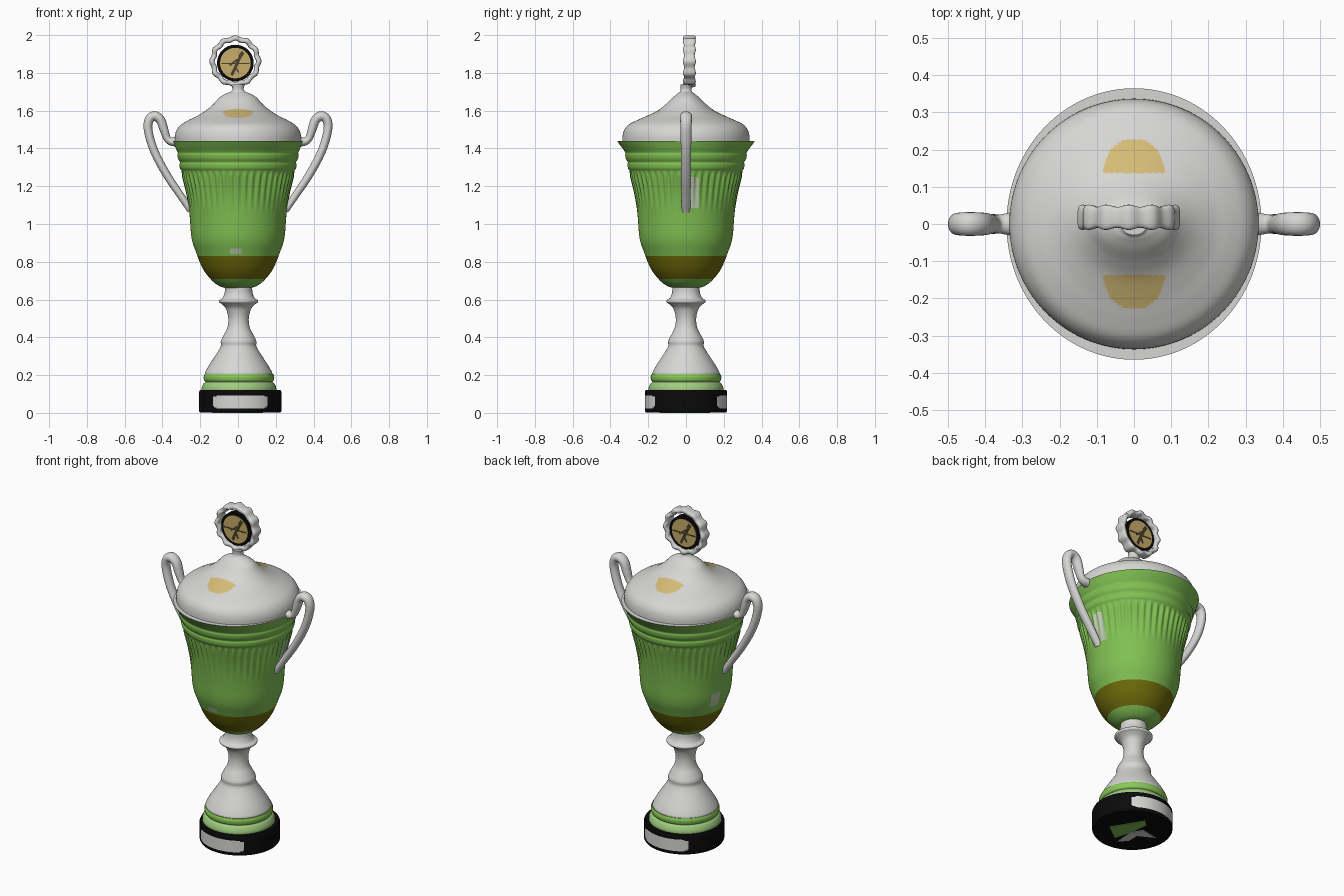
import bpy, bmesh, math
from mathutils import Vector

if "Cube" in bpy.data.objects:
    bpy.data.objects.remove(bpy.data.objects["Cube"])

def mat(name, r, g, b):
    m = bpy.data.materials.new(name)
    lin = lambda c: (c / 255 / 12.92) if c < 10 else ((c / 255 + 0.055) / 1.055) ** 2.4
    m.diffuse_color = (lin(r), lin(g), lin(b), 1)
    m.use_nodes = True
    m.node_tree.nodes["Principled BSDF"].inputs["Base Color"].default_value = m.diffuse_color
    return m

SILVER = mat("silver", 214, 214, 212)
GREEN = mat("cup_green", 128, 192, 82)
OLIVE = mat("olive_band", 110, 106, 10)
PALE = mat("pale_green", 160, 204, 128)
BRIGHT = mat("foot_green", 138, 202, 88)
PATCH = mat("grey_green_patch", 184, 202, 168)
TAN = mat("tan_patch", 212, 187, 118)
GOLD = mat("medal_gold", 200, 172, 104)
BLACK = mat("black", 10, 10, 10)
FIGURE = mat("figure_dark", 72, 66, 46)

def finish(name, bm, mats, rule=None):
    bmesh.ops.remove_doubles(bm, verts=bm.verts, dist=1e-5)
    bmesh.ops.recalc_face_normals(bm, faces=bm.faces)
    if rule:
        for f in bm.faces:
            f.material_index = rule(f.calc_center_median())
    me = bpy.data.meshes.new(name)
    bm.to_mesh(me)
    bm.free()
    for m in mats:
        me.materials.append(m)
    ob = bpy.data.objects.new(name, me)
    bpy.context.collection.objects.link(ob)
    return ob

def dense(pts, steps, smooth=True):
    """Resample a point list, by Catmull-Rom or by straight lines."""
    pts = [Vector(p) for p in pts]
    out = []
    for i in range(len(pts) - 1):
        b, c = pts[i], pts[i + 1]
        a, d = pts[max(i - 1, 0)], pts[min(i + 2, len(pts) - 1)]
        for k in range(steps):
            t = k / steps
            if smooth:
                out.append(0.5 * (2 * b + (c - a) * t + (2 * a - 5 * b + 4 * c - d) * t * t
                                  + (3 * b - a - 3 * c + d) * t ** 3))
            else:
                out.append(b.lerp(c, t))
    return out + [pts[-1]]

def skin(name, rings, mats, rule=None, loop=False):
    """Join closed rings of points into a surface; cap the ends unless looped."""
    bm = bmesh.new()
    vs = [[bm.verts.new(p) for p in ring] for ring in rings]
    n = len(vs[0])
    for i in range(len(vs) if loop else len(vs) - 1):
        a, b = vs[i], vs[(i + 1) % len(vs)]
        for j in range(n):
            k = (j + 1) % n
            bm.faces.new((a[j], a[k], b[k], b[j]))
    if not loop:
        bm.faces.new(vs[0])
        bm.faces.new(vs[-1])
    return finish(name, bm, mats, rule)

def lathe(name, prof, mats, rule=None, segs=128, steps=6, smooth=True, cx=0.0, wave=None):
    """Profile rows are (z, x radius, y radius)."""
    rings = []
    for z, rx, ry in dense(prof, steps, smooth):
        ring = []
        for j in range(segs):
            t = 2 * math.pi * j / segs
            w = wave(z, t) if wave else 0
            ring.append((cx + (rx + w) * math.cos(t), (ry + w) * math.sin(t), z))
        rings.append(ring)
    return skin(name, rings, mats, rule)

def rnd(rows):
    return [(z, r, r) for z, r in rows]

def plate(name, pts, push, m):
    """Thin plate: polygon extruded along a vector."""
    bm = bmesh.new()
    f = bm.faces.new([bm.verts.new(p) for p in pts])
    r = bmesh.ops.extrude_face_region(bm, geom=[f], use_keep_orig=True)
    bmesh.ops.translate(bm, vec=push, verts=[v for v in r["geom"] if isinstance(v, bmesh.types.BMVert)])
    return finish(name, bm, [m])

# black base with a rounded label at front and back
CX = 0.012
def label(c):
    side = math.hypot(c.x - CX, c.y) > 0.19
    return int(side and ((c.x - CX) / 0.145) ** 6 + ((c.z - 0.058) / 0.035) ** 6 < 1)
lathe("base", rnd([(0.003, 0.214), (0.01, 0.218), (0.112, 0.218), (0.12, 0.214)]),
      [BLACK, SILVER], label, segs=192, steps=16, smooth=False, cx=CX)

# patches under the base
def under(u, v):
    return (CX - 0.707 * u + 0.707 * v, 0.707 * u + 0.707 * v, 0.003)
for name, uv, m in (
        ("under_patch_green", [(-.12, .05), (.08, .10), (.08, .05), (-.01, -.02), (-.10, -.07)], GREEN),
        ("under_patch_silver", [(-.01, -.02), (-.09, -.11), (-.03, -.11), (.02, -.06), (.12, -.09), (.06, 0)], SILVER)):
    plate(name, [under(*p) for p in uv], (0, 0, -0.003), m)

# stepped green foot
lathe("foot", rnd([(0.118, 0.198), (0.135, 0.197), (0.155, 0.188), (0.165, 0.178), (0.172, 0.184),
                   (0.19, 0.187), (0.205, 0.182)]),
      [PALE, BRIGHT], lambda c: int(c.z > 0.168), cx=0.005)

# silver stem
lathe("stem", rnd([(0.203, 0.178), (0.215, 0.177), (0.25, 0.158), (0.29, 0.132), (0.33, 0.106),
                   (0.355, 0.094), (0.38, 0.094), (0.41, 0.08), (0.45, 0.06), (0.50, 0.054),
                   (0.55, 0.066), (0.575, 0.088), (0.585, 0.102), (0.597, 0.102), (0.607, 0.086),
                   (0.635, 0.074), (0.67, 0.072)]), [SILVER], cx=0.003)

# fluted cup
def flutes(z, t):
    rise = min(max((z - 1.06) / 0.17, 0), 1)
    fall = min(max((1.285 - z) / 0.03, 0), 1)
    return 0.005 * rise * fall * math.cos(48 * t)
def cup_colour(c):
    if c.z > 1.4395:
        return 2
    if 0.712 < c.z < 0.832:
        return 1
    if (c.x > 0.2 and 0 < c.y < 0.068 and 1.09 < c.z < 1.25) or \
       (c.x < -0.2 and 0.03 < c.y < 0.09 and 0.88 < c.z < 0.96) or \
       (c.y < 0 and abs(c.x + 0.012) < 0.03 and 0.84 < c.z < 0.87):
        return 3
    return 0
lathe("cup", [(0.662, .07, .07), (0.672, .10, .10), (0.70, .137, .137), (0.75, .178, .178),
              (0.80, .203, .203), (0.85, .222, .222), (0.90, .24, .24), (0.95, .249, .249),
              (1.02, .254, .254), (1.10, .262, .262), (1.18, .275, .275), (1.25, .291, .291),
              (1.28, .298, .298), (1.295, .307, .307), (1.315, .310, .310), (1.327, .307, .308),
              (1.345, .317, .318), (1.365, .321, .322), (1.378, .319, .321), (1.40, .329, .336),
              (1.425, .338, .355), (1.44, .343, .365)],
      [GREEN, OLIVE, SILVER, PATCH], cup_colour, segs=384, steps=5, wave=flutes)

# domed lid with tan patches front and back
def lid_patch(c):
    v = abs(c.y) - 0.137
    return int(v > 0 and (c.x / 0.083) ** 2 + (v / 0.093) ** 2 < 1)
lathe("lid", [(1.438, .335, .337), (1.47, .334, .335), (1.50, .323, .326), (1.527, .30, .303),
              (1.55, .262, .258), (1.573, .215, .206), (1.603, .168, .146), (1.635, .13, .106),
              (1.67, .098, .07), (1.69, .066, .045), (1.70, .04, .033), (1.715, .03, .028),
              (1.738, .036, .03)], [SILVER, TAN], lid_patch, segs=256, steps=10)

# handles, one on each side
path = dense([(.25, .020, 1.07), (.30, .022, 1.145), (.38, .024, 1.265), (.445, .025, 1.39),
              (.476, .026, 1.50), (.468, .028, 1.555), (.44, .029, 1.571), (.41, .028, 1.55),
              (.392, .026, 1.50), (.376, .022, 1.455), (.355, .024, 1.437), (.325, .03, 1.435)], 6)
for side, name in ((-1, "handle_left"), (1, "handle_right")):
    rings = []
    for i, p in enumerate(path):
        d = path[min(i + 1, len(path) - 1)] - path[max(i - 1, 0)]
        nx, nz = Vector((-d.z, d.x)).normalized()
        r = p.y
        rings.append([(side * (p.x + nx * 0.88 * r * math.cos(a)), 1.1 * r * math.sin(a),
                       p.z + nz * 0.88 * r * math.cos(a))
                      for a in (2 * math.pi * j / 20 for j in range(20))])
    skin(name, rings, [SILVER])

# scalloped medal ring
MX, MY, MZ = -0.014, 0.018, 1.861
rings = []
for i in range(144):
    t = 2 * math.pi * i / 144
    s = math.cos(12 * t)
    ring = []
    for j in range(20):
        a = 2 * math.pi * j / 20
        ca, sa = math.cos(a), math.sin(a)
        rad = 0.120 + 0.004 * s + 0.014 * math.copysign(abs(ca) ** 0.6, ca)
        y = (0.031 + 0.003 * s) * math.copysign(abs(sa) ** 0.6, sa)
        ring.append((MX + rad * math.sin(t), MY + y, MZ + rad * math.cos(t)))
    rings.append(ring)
skin("medal_ring", rings, [SILVER], loop=True)

# medal disc, with a gold face and a simple figure on both sides
def circle(r, y, n=64):
    return [(MX + r * math.cos(2 * math.pi * k / n), y, MZ - 0.009 + r * math.sin(2 * math.pi * k / n))
            for k in range(n)]
plate("medal_disc", circle(0.097, MY - 0.018), (0, 0.036, 0), BLACK)
bars = [(.032, .046, -.02, -.065, .015), (-.074, -.003, .074, -.003, .006),
        (.012, .02, -.03, -.012, .010), (.04, .058, .026, .036, .02), (.0, -.02, .018, -.05, .007)]
for side, tag in ((-1, "front"), (1, "back")):
    plate("medal_face_" + tag, circle(0.081, MY + side * 0.017), (0, side * 0.004, 0), GOLD)
    for k, (x0, z0, x1, z1, w) in enumerate(bars):
        d = Vector((x1 - x0, z1 - z0)).normalized() * w / 2
        quad = [(x0 - d.y, z0 + d.x), (x1 - d.y, z1 + d.x), (x1 + d.y, z1 - d.x), (x0 + d.y, z0 - d.x)]
        plate(f"figure_{tag}_{k}", [(MX - side * x, MY + side * 0.02, MZ - 0.009 + z) for x, z in quad],
              (0, side * (0.003 + 0.0003 * k), 0), FIGURE)

# smooth shading with sharp edges kept
bpy.ops.object.select_all(action='SELECT')
bpy.context.view_layer.objects.active = bpy.data.objects["cup"]
bpy.ops.object.shade_smooth_by_angle(angle=math.radians(50))
